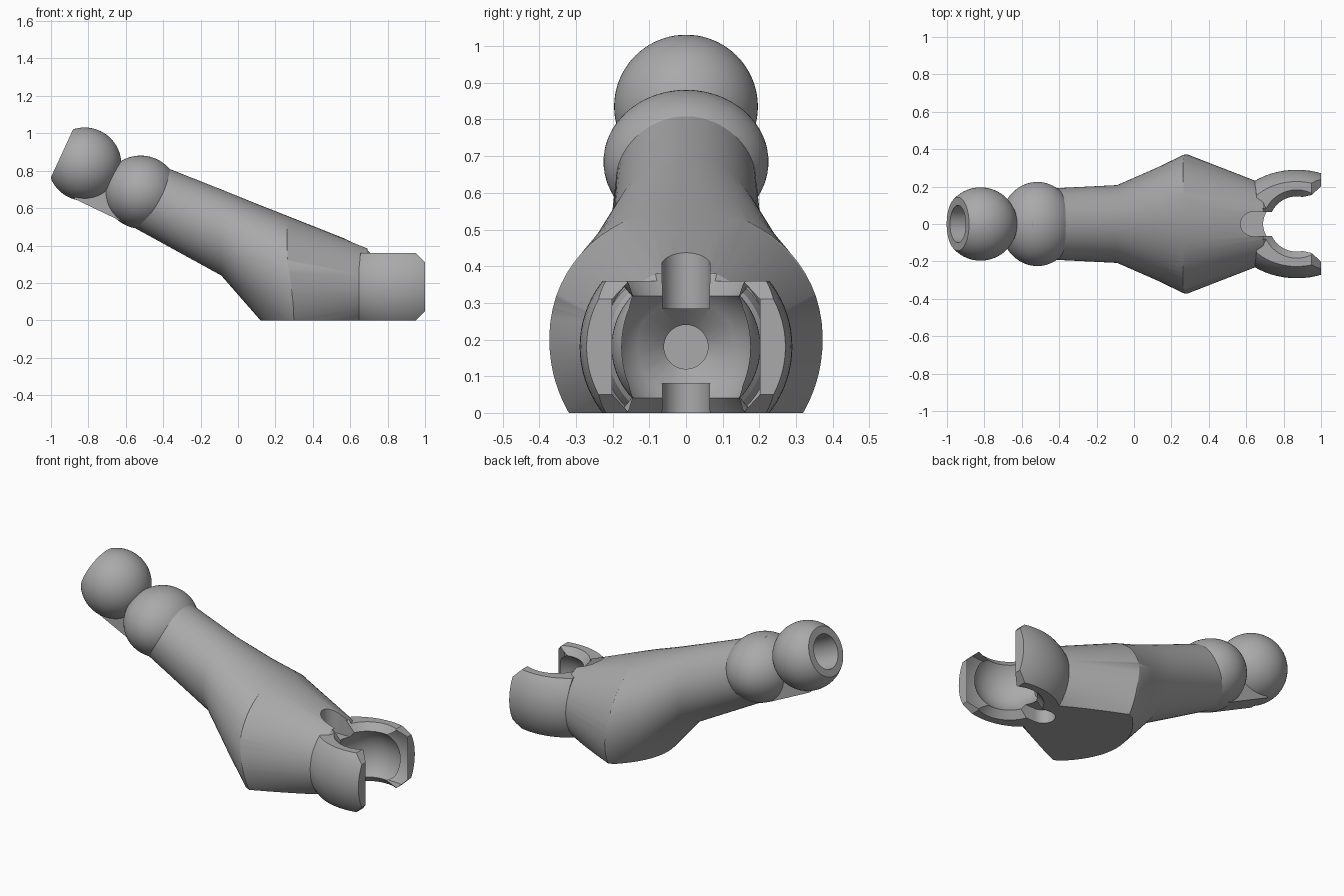
import bpy, bmesh, math
from mathutils import Matrix, Vector

if "Cube" in bpy.data.objects:
    bpy.data.objects.remove(bpy.data.objects["Cube"], do_unlink=True)

grey = bpy.data.materials.new("plain grey")
grey.use_nodes = True
grey.diffuse_color = (0.4, 0.4, 0.4, 1)
grey.node_tree.nodes["Principled BSDF"].inputs["Base Color"].default_value = (0.4, 0.4, 0.4, 1)
SIDES = 64


def to_object(name, bm):
    bmesh.ops.recalc_face_normals(bm, faces=bm.faces[:])
    mesh = bpy.data.meshes.new(name)
    bm.to_mesh(mesh)
    bm.free()
    mesh.materials.append(grey)
    obj = bpy.data.objects.new(name, mesh)
    bpy.context.collection.objects.link(obj)
    return obj


def tube(name, rings):
    """Bridge equal rings of points and cap both ends."""
    bm = bmesh.new()
    loops = [[bm.verts.new(p) for p in ring] for ring in rings]
    n = len(loops[0])
    for a, b in zip(loops, loops[1:]):
        for i in range(n):
            j = (i + 1) % n
            bm.faces.new((a[i], a[j], b[j], b[i]))
    bm.faces.new(loops[0][::-1])
    bm.faces.new(loops[-1])
    return to_object(name, bm)


def turned(name, profile, origin, axis):
    """Turn (distance along axis, radius) pairs around an axis."""
    turn = Vector(axis).to_track_quat('Z', 'Y')
    rings = []
    for d, r in profile:
        ring = []
        for i in range(SIDES):
            a = math.tau * i / SIDES
            ring.append(Vector(origin) + turn @ Vector((r * math.cos(a), r * math.sin(a), d)))
        rings.append(ring)
    return tube(name, rings)


def side_prism(name, outline, half):
    return tube(name, [[(x, y, z) for x, z in outline] for y in (-half, half)])


def flat_prism(name, outline, low, high):
    return tube(name, [[(x, y, z) for x, y in outline] for z in (low, high)])


def ellipsoid(name, centre, radii, tilt=0):
    bm = bmesh.new()
    m = Matrix.Translation(centre) @ Matrix.Rotation(tilt, 4, 'Y') @ Matrix.Diagonal((*radii, 1))
    bmesh.ops.create_uvsphere(bm, u_segments=SIDES, v_segments=40, radius=1, matrix=m)
    return to_object(name, bm)


def carve(obj, tools, operation='DIFFERENCE'):
    for tool in tools:
        mod = obj.modifiers.new("carve", 'BOOLEAN')
        mod.operation, mod.object, mod.solver = operation, tool, 'EXACT'
        bpy.context.view_layer.update()
        graph = bpy.context.evaluated_depsgraph_get()
        mesh = bpy.data.meshes.new_from_object(obj.evaluated_get(graph))
        obj.modifiers.clear()
        obj.data = mesh


def remove(objs):
    for o in objs:
        bpy.data.objects.remove(o, do_unlink=True)


# Arm: oval sections of x, top, bottom, half width, height of widest point
def section(x, top, bottom, width, mid):
    ring = []
    for i in range(SIDES):
        a = math.tau * i / SIDES
        s = math.sin(a)
        ring.append((x, width * math.cos(a), mid + s * (top - mid if s > 0 else mid - bottom)))
    return ring


arm = tube("arm", [section(*s) for s in (
    (-0.545, 0.88, 0.49, 0.185, 0.685),
    (-0.09, 0.70, 0.24, 0.208, 0.47),
    (0.12, 0.615, 0.0, 0.30, 0.30),
    (0.265, 0.558, -0.16, 0.37, 0.22),
    (0.80, 0.346, -0.5, 0.46, -0.05))])
taper = turned("taper_limit", [(-0.8, 1.6), (0.2, 0.46), (0.265, 0.38), (0.69, 0.215), (0.72, 0.18)],
               (0, 0, 0.18), (1, 0, 0))
ground_limit = side_prism("ground_limit", [(-2, 0), (2, 0), (2, 2), (-2, 2)], 1)
carve(arm, [taper, ground_limit], 'INTERSECT')
remove([taper, ground_limit])

# Socket clip: barrel trimmed flat above and below with clipped front corners
clip = ellipsoid("socket_clip", (0.87, 0, 0.18), (0.37, 0.29, 0.29))
trim = side_prism("clip_trim", [(0.62, 0), (0.95, 0), (1, 0.05), (1, 0.31), (0.95, 0.36), (0.655, 0.36)], 0.5)
carve(clip, [trim], 'INTERSECT')
remove([trim])

# Socket hollow: ball space, vertical opening, front mouth, rear hole, notches
c = (0.87, 0, 0.18)
mouth = [(0.88, 0.14), (0.95, 0.155), (1.02, 0.22)]
cutters = [
    ellipsoid("ball_space", c, (0.203, 0.203, 0.203)),
    turned("opening", [(-0.2, 0.20), (-0.13, 0.14), (0.13, 0.14), (0.2, 0.20)], c, (0, 0, 1)),
    flat_prism("mouth", mouth + [(x, -y) for x, y in mouth[::-1]], -0.1, 0.5),
    turned("rear_hole", [(0.62, 0.06), (0.645, 0.06), (0.72, 0.135)], (0, 0, 0.18), (1, 0, 0)),
]
notch = [(0.85, 0.062), (0.85, -0.062)]
for i in range(17):
    a = -math.pi / 2 - math.pi * i / 16
    notch.append((0.64 + 0.07 * math.cos(a), 0.066 * math.sin(a)))
for low, high in ((0.285, 0.6), (-0.1, 0.08)):
    cutters.append(flat_prism("notch", notch, low, high))
carve(arm, cutters)
carve(clip, cutters)
remove(cutters)

# Rounded collar between arm and ball
collar = ellipsoid("collar", (-0.517, 0, 0.685), (0.2, 0.225, 0.195), math.radians(21.6))

# Ball with a flat, drilled end
centre = Vector((-0.82, 0, 0.835))
out = Vector((-0.908, 0, 0.419)).normalized()
ball = ellipsoid("ball", centre, (0.196, 0.196, 0.196))
ball_cutters = [
    turned("ball_flat", [(0.134, 0.3), (0.4, 0.3)], centre, out),
    turned("ball_bore", [(-0.06, 0.1), (0.2, 0.1)], centre, out)]
carve(ball, ball_cutters)
remove(ball_cutters)

# Thin web under the ball
web = side_prism("ball_web", [(-0.88, 0.652), (-0.6, 0.518), (-0.58, 0.66), (-0.70, 0.74)], 0.07)

for obj in (arm, clip, collar, ball, web):
    bpy.ops.object.select_all(action='DESELECT')
    obj.select_set(True)
    bpy.context.view_layer.objects.active = obj
    bpy.ops.object.shade_smooth_by_angle(angle=math.radians(25))
